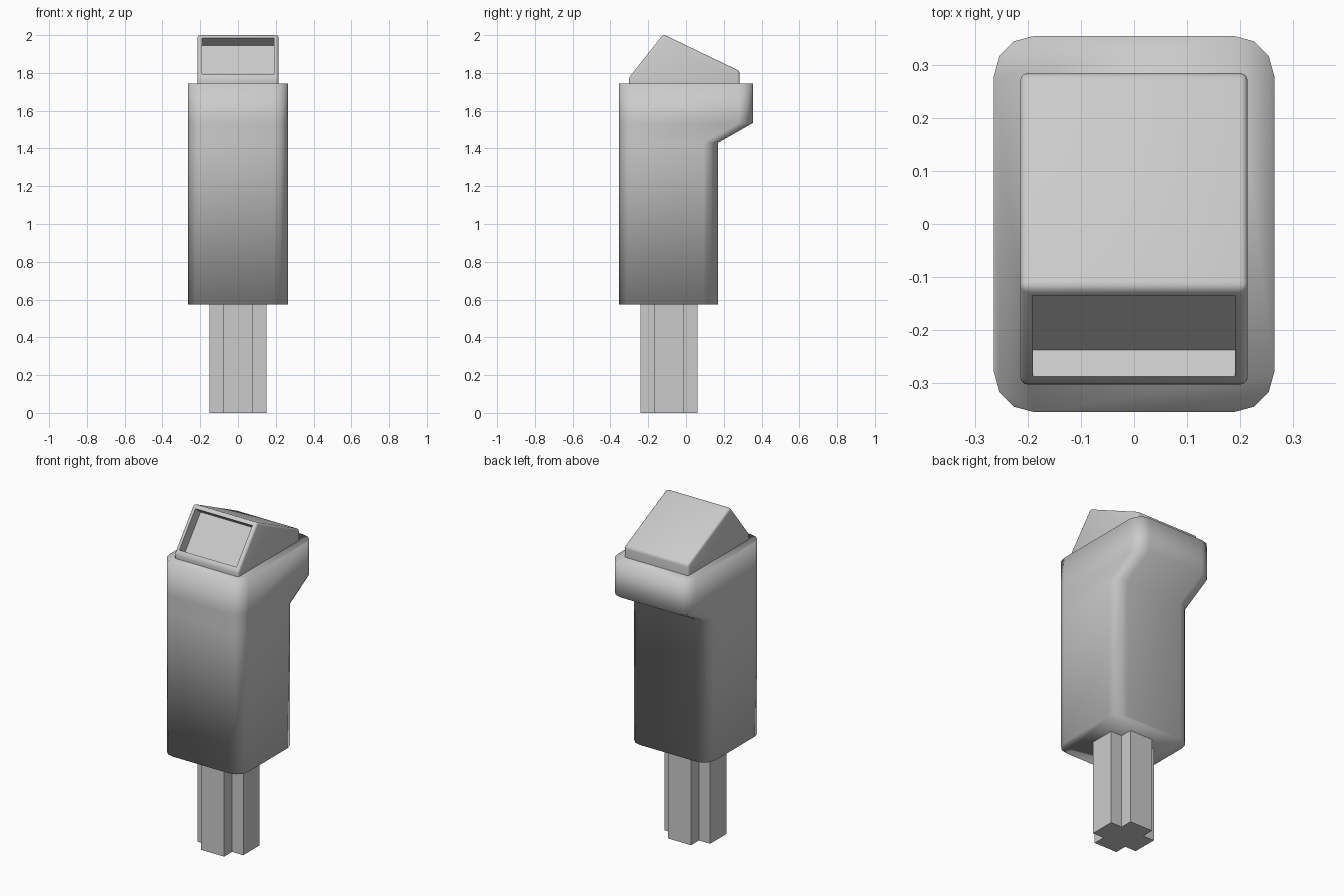
import bpy, bmesh
from math import cos, sin, pi
from mathutils import Vector

if "Cube" in bpy.data.objects:
    bpy.data.objects.remove(bpy.data.objects["Cube"])


def make_object(name, bm):
    bmesh.ops.recalc_face_normals(bm, faces=bm.faces[:])
    mesh = bpy.data.meshes.new(name)
    bm.to_mesh(mesh)
    bm.free()
    ob = bpy.data.objects.new(name, mesh)
    bpy.context.collection.objects.link(ob)
    return ob


def loft(rings):
    """Skin a stack of equal-length point rings and cap both ends."""
    bm = bmesh.new()
    vs = [[bm.verts.new(p) for p in ring] for ring in rings]
    n = len(vs[0])
    for a, b in zip(vs, vs[1:]):
        for i in range(n):
            j = (i + 1) % n
            bm.faces.new((a[i], a[j], b[j], b[i]))
    bm.faces.new(vs[0][::-1])
    bm.faces.new(vs[-1])
    return bm


def rounded_rect(hx, y0, y1, z, r=0.076, seg=3):
    pts = []
    corners = [(hx - r, y1 - r), (r - hx, y1 - r), (r - hx, y0 + r), (hx - r, y0 + r)]
    for k, (cx, cy) in enumerate(corners):
        for s in range(seg + 1):
            a = pi / 2 * (k + s / seg)
            pts.append((cx + r * cos(a), cy + r * sin(a), z))
    return pts


# Post with a plus-shaped section
w, t, cy = 0.152, 0.077, -0.09
plus = [(w, -t), (w, t), (t, t), (t, w), (-t, w), (-t, t),
        (-w, t), (-w, -t), (-t, -t), (-t, -w), (t, -w), (t, -t)]
make_object("post", loft([[(x, y + cy, z) for x, y in plus] for z in (0, 0.575)]))

# Housing with rounded corners, overhanging at the back
sections = [(0.575, 0.17), (1.43, 0.17), (1.535, 0.354), (1.745, 0.354)]
housing = make_object("housing", loft(
    [rounded_rect(0.264, -0.354, back, z) for z, back in sections]))
housing.data.shade_smooth()

# Wedge-shaped head with softened edges
profile = [(-0.302, 1.744), (-0.302, 1.775), (-0.12, 2.004), (0.284, 1.81), (0.284, 1.744)]
bm = loft([[(x, y, z) for y, z in profile] for x in (-0.214, 0.214)])
bmesh.ops.recalc_face_normals(bm, faces=bm.faces[:])
edges = [e for e in bm.edges if any(v.co.z > 1.75 for v in e.verts)]
bmesh.ops.bevel(bm, geom=edges, offset=0.014, segments=3, profile=0.5, affect='EDGES')

# Recessed screen sunk into the sloping front face
bm.normal_update()
slope = Vector((0, -0.78, 0.62))
front = max((f for f in bm.faces if f.normal.dot(slope) > 0.98), key=lambda f: f.calc_area())
bmesh.ops.inset_individual(bm, faces=[front], thickness=0.014)
screen = bmesh.ops.extrude_discrete_faces(bm, faces=[front])["faces"][0]
bmesh.ops.translate(bm, verts=screen.verts[:], vec=-0.064 * slope)
head = make_object("head", bm)

bpy.context.view_layer.objects.active = head
head.select_set(True)
bpy.ops.object.shade_smooth_by_angle()
